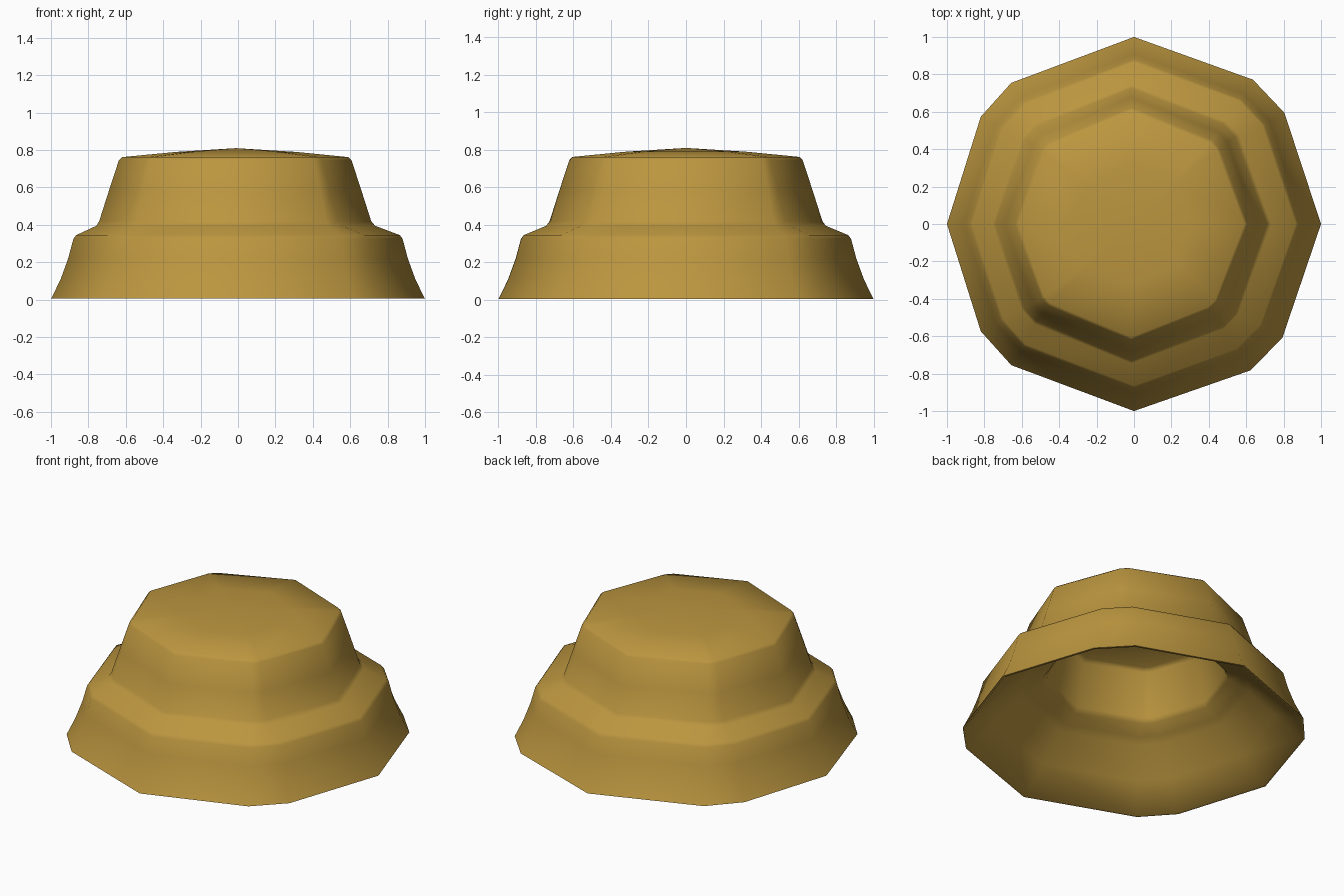
import bpy, bmesh, math

if "Cube" in bpy.data.objects:
    bpy.data.objects.remove(bpy.data.objects["Cube"])

# One flat colour
ochre = bpy.data.materials.new("ochre cloth")
ochre.diffuse_color = (0.50, 0.305, 0.05, 1)
ochre.use_nodes = True
ochre.node_tree.nodes["Principled BSDF"].inputs["Base Color"].default_value = ochre.diffuse_color

# Rings: z, radius, x offset, half-width of the blunt diagonal corners (degrees)
# Outer skin, brim to crown; close pairs keep the rounded creases tight
OUTER = [
    (0.005, 1.0, 0.0, 7),
    (0.025, 0.989, 0.0, 7),
    (0.11, 0.948, 0.0, 7),
    (0.22, 0.908, 0.0, 6.5),
    (0.325, 0.880, 0.0, 6),
    (0.345, 0.865, 0.0, 6),
    (0.395, 0.745, -0.012, 4),
    (0.42, 0.727, -0.015, 3.5),
    (0.58, 0.676, -0.015, 3),
    (0.745, 0.622, -0.015, 2.5),
    (0.762, 0.605, -0.015, 2.5),
    (0.79, 0.32, -0.01, 2.5),
]
# Inner lining, thick wall tapering to a thin brim
INNER = [
    (0.005, 0.985, 0.0, 7),
    (0.15, 0.83, 0.0, 6.5),
    (0.30, 0.67, 0.0, 6),
    (0.33, 0.63, 0.0, 6),
    (0.37, 0.54, -0.01, 4),
    (0.40, 0.52, -0.015, 3.5),
    (0.68, 0.475, -0.015, 2.5),
    (0.70, 0.45, -0.015, 2.5),
]
DIAGONALS = (43.5, 138, 222, 315.5)


def ring_angles(half):
    """Eight sided outline: single axis corners, doubled diagonal corners."""
    angles = []
    for k, diagonal in enumerate(DIAGONALS):
        angles += [k * 90, diagonal - half, diagonal + half]
    return [math.radians(a) for a in angles]


def add_skin(bm, profile, top_z):
    """Stack of rings closed by a shallow dome; returns the brim ring."""
    rings = [[bm.verts.new((ox + r * math.cos(a), r * math.sin(a), z))
              for a in ring_angles(half)] for z, r, ox, half in profile]
    for low, high in zip(rings, rings[1:]):
        for i in range(len(low)):
            j = (i + 1) % len(low)
            bm.faces.new((low[i], low[j], high[j], high[i]))
    peak = bm.verts.new((-0.01, 0, top_z))
    last = rings[-1]
    for i in range(len(last)):
        bm.faces.new((last[i], last[(i + 1) % len(last)], peak))
    return rings[0]


# Hollow stepped shell, open below
bm = bmesh.new()
outer_brim = add_skin(bm, OUTER, 0.81)
inner_brim = add_skin(bm, INNER, 0.72)
for i in range(len(outer_brim)):
    j = (i + 1) % len(outer_brim)
    bm.faces.new((outer_brim[i], outer_brim[j], inner_brim[j], inner_brim[i]))
bmesh.ops.recalc_face_normals(bm, faces=bm.faces)

mesh = bpy.data.meshes.new("stepped_shell")
bm.to_mesh(mesh)
bm.free()
mesh.materials.append(ochre)
shell = bpy.data.objects.new("stepped_shell", mesh)
bpy.context.collection.objects.link(shell)
bpy.context.view_layer.objects.active = shell
shell.select_set(True)
bpy.ops.object.shade_smooth_by_angle(angle=math.radians(80))
